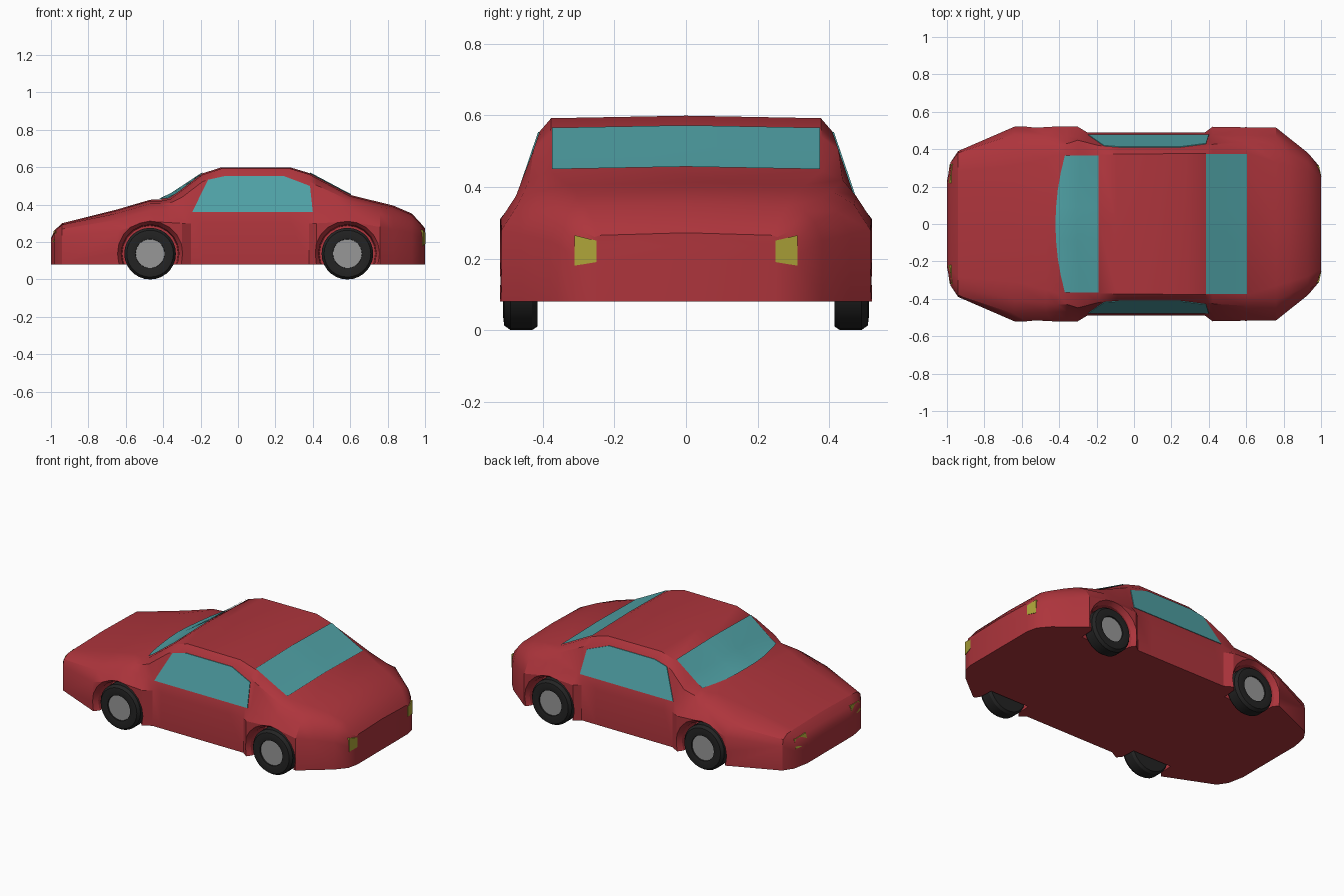
import bpy, bmesh, math
from mathutils import Vector

if "Cube" in bpy.data.objects:
    bpy.data.objects.remove(bpy.data.objects["Cube"])


def material(name, r, g, b):
    m = bpy.data.materials.new(name)
    m.diffuse_color = (r, g, b, 1)
    m.use_nodes = True
    m.node_tree.nodes["Principled BSDF"].inputs["Base Color"].default_value = m.diffuse_color
    return m


RED = material("red_paint", .42, .035, .045)
GLASS = material("teal_glass", .08, .36, .38)
LAMP = material("yellow_lamp", .42, .37, .04)
RUBBER = material("black_rubber", .017, .017, .017)
METAL = material("grey_metal", .31, .31, .31)


def build(name, verts, faces, mat=None):
    me = bpy.data.meshes.new(name)
    me.from_pydata([tuple(v) for v in verts], [], faces)
    bm = bmesh.new()
    bm.from_mesh(me)
    bmesh.ops.recalc_face_normals(bm, faces=bm.faces)
    bm.to_mesh(me)
    bm.free()
    ob = bpy.data.objects.new(name, me)
    bpy.context.collection.objects.link(ob)
    if mat:
        me.materials.append(mat)
    return ob


def smooth(ob, degrees):
    ob.data.shade_smooth()
    ob.data.set_sharp_from_angle(angle=math.radians(degrees))


def loft(name, rings, mat, closed_ring=True):
    n = len(rings[0])
    faces = [(i * n + j, i * n + (j + 1) % n, (i + 1) * n + (j + 1) % n, (i + 1) * n + j)
             for i in range(len(rings) - 1) for j in range(n if closed_ring else n - 1)]
    if closed_ring:
        faces += [tuple(range(n)), tuple(range((len(rings) - 1) * n, len(rings) * n))]
    return build(name, [v for r in rings for v in r], faces, mat)


def prism(name, pts, offset, mat):
    off = Vector(offset)
    return loft(name, [pts, [Vector(p) + off for p in pts]], mat)


def lathe(name, x, z, side, profile, mat, sides=28):
    rings = [[(x + r * math.cos(2 * math.pi * k / sides), side * y,
               z + r * math.sin(2 * math.pi * k / sides)) for k in range(sides)]
             for r, y in profile]
    return loft(name, rings, mat)


# Body guide curves along the length
PLAN = [(-1, .23), (-.98, .33), (-.94, .39), (-.64, .52), (-.3, .52), (-.25, .49),
        (.38, .49), (.42, .52), (.76, .515), (.93, .38), (.985, .315), (1, .25)]
BELT = [(-1, .17), (-.98, .19), (-.94, .23), (-.64, .26), (-.47, .31), (-.3, .30),
        (.42, .30), (.6, .31), (.76, .28), (.93, .25), (1, .20)]
SHOULDER_Y = [(-1, .23), (-.98, .33), (-.94, .38), (-.64, .48), (-.3, .465), (-.25, .475),
              (.6, .475), (.76, .47), (.93, .36), (.985, .31), (1, .25)]
SHOULDER_Z = [(-1, .195), (-.98, .225), (-.94, .27), (-.64, .32), (-.47, .37), (-.3, .37),
              (-.25, .36), (.42, .36), (.6, .375), (.76, .35), (.93, .30), (1, .235)]
TOP_Y = [(-1, .18), (-.98, .25), (-.94, .28), (-.64, .31), (-.47, .35), (-.41, .37),
         (.6, .38), (.76, .33), (.93, .28), (1, .24)]
TOP_Z = [(-1, .215), (-.98, .258), (-.94, .295), (-.64, .37), (-.47, .42), (-.41, .42),
         (-.36, .43), (-.19, .56), (-.09, .592), (.28, .592), (.38, .562), (.6, .445),
         (.83, .388), (.93, .345), (.985, .285), (1, .265)]
CROWN = [(-.47, .006), (-.41, .008), (-.36, .025), (-.19, .007)]


def at(curve, x):
    if x <= curve[0][0]:
        return curve[0][1]
    for (x0, v0), (x1, v1) in zip(curve, curve[1:]):
        if x <= x1:
            return v0 + (v1 - v0) * (x - x0) / (x1 - x0)
    return curve[-1][1]


def side_y(z):
    return .475 - .34 * (z - .36)


def top_z(x, y):
    return at(TOP_Z, x) + at(CROWN, x) * (1 - abs(y) / at(TOP_Y, x))


def section(x):
    w, y2, z2, y4, z4 = (at(c, x) for c in (PLAN, SHOULDER_Y, SHOULDER_Z, TOP_Y, TOP_Z))
    z3 = max((z2 + z4) / 2 + .01, z4 - .037)
    y3 = side_y(z3) if z3 > .43 else (y2 + y4) / 2 + .01
    half = [(w, .08), (w, at(BELT, x)), (y2, z2), (y3, z3), (y4, z4)]
    pts = half + [(0, top_z(x, 0))] + [(-y, z) for y, z in reversed(half)]
    return [(x, y, z) for y, z in pts]


stations = sorted({x for c in (PLAN, BELT, TOP_Z) for x, _ in c})
body = loft("body", [section(x) for x in stations], RED)

# Wheels, and the flared arches cut for them
for end, x in (("front", -.47), ("rear", .585)):
    for side, label in ((-1, "right"), (1, "left")):
        cutter = lathe("arch_cutter", x, .138, side, [(.15, .40), (.155, .49), (.182, .53)], None, 20)
        cutter.hide_render = True
        mod = body.modifiers.new("arch", 'BOOLEAN')
        mod.object = cutter
        mod.solver = 'EXACT'
        bpy.context.view_layer.objects.active = body
        bpy.ops.object.modifier_apply(modifier=mod.name)
        bpy.data.objects.remove(cutter)
        tyre = lathe(f"{end}_{label}_tyre", x, .138, side,
                     [(.10, .415), (.128, .415), (.138, .43), (.138, .49), (.125, .508),
                      (.10, .511), (.078, .507), (.076, .49)], RUBBER)
        hub = lathe(f"{end}_{label}_hub", x, .138, side, [(.077, .45), (.077, .499)], METAL)
        smooth(tyre, 30)
        smooth(hub, 30)
smooth(body, 28)

# Windscreen with a bowed lower edge, and rear window
ys = [k / 4 for k in range(-4, 5)]


def screen(name, x_start, x_end, half):
    rows = []
    for t in (0, .25, .5, .75, 1):
        row = []
        for u in ys:
            x = x_start(u) * (1 - t) + x_end * t
            y = u * half
            row.append((x, y, top_z(x, y) + .006))
        rows.append(row)
    smooth(loft(name, rows, GLASS, False), 30)


screen("windscreen", lambda u: -.42 + .05 * u * u, -.19, .365)
screen("rear_window", lambda u: .605, .385, .375)

# Side windows and lamps
WINDOW = [(-.245, .36), (.4, .36), (.385, .5), (.245, .553), (-.07, .553), (-.16, .533)]
for side, label in ((-1, "right"), (1, "left")):
    prism(f"{label}_side_window", [(x, side * (side_y(z) + .004), z) for x, z in WINDOW],
          (0, -side * .012, 0), GLASS)
    prism(f"{label}_headlamp", [(-1, side * .22, .2), (-.985, side * .32, .2),
                                (-.974, side * .32, .257), (-.984, side * .22, .263)],
          (.02, 0, 0), LAMP)
    prism(f"{label}_tail_lamp", [(1.002, side * .25, .19), (.989, side * .312, .18),
                                 (.989, side * .312, .265), (1.002, side * .25, .25)],
          (-.015, 0, 0), LAMP)
